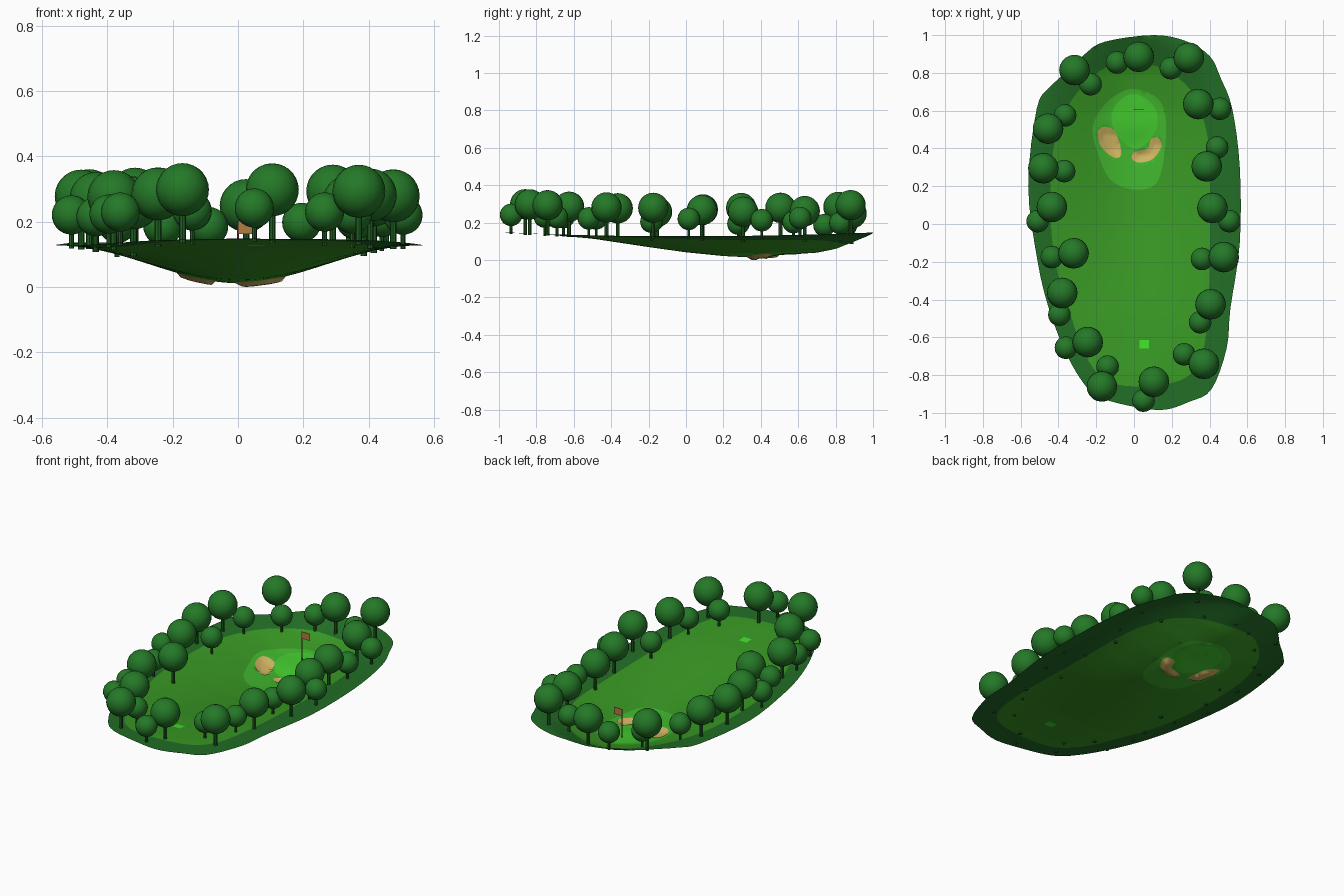
import bpy
import bmesh
from mathutils import Matrix, Vector
from mathutils.geometry import delaunay_2d_cdt

if "Cube" in bpy.data.objects:
    bpy.data.objects.remove(bpy.data.objects["Cube"])


def make_material(name, red, green, blue):
    mat = bpy.data.materials.new(name)
    mat.use_nodes = True
    colour = (red, green, blue, 1)
    mat.diffuse_color = colour
    mat.node_tree.nodes["Principled BSDF"].inputs["Base Color"].default_value = colour
    return mat


rough = make_material("dark rough grass", .016, .155, .019)
fairway = make_material("fairway grass", .041, .32, .018)
fringe = make_material("fringe grass", .052, .47, .027)
putting = make_material("putting green grass", .057, .6, .028)
tee_grass = make_material("bright tee grass", .05, .75, .022)
sand = make_material("bunker sand", .64, .46, .12)
leaves = make_material("tree leaves", .018, .19, .021)
bark = make_material("dark green trunk", .014, .12, .016)
cloth = make_material("tan flag cloth", .45, .2, .06)
pole_red = make_material("red pole", .4, .06, .03)


def add_object(name, bm, materials):
    mesh = bpy.data.meshes.new(name)
    bm.to_mesh(mesh)
    bm.free()
    for mat in materials:
        mesh.materials.append(mat)
    obj = bpy.data.objects.new(name, mesh)
    bpy.context.collection.objects.link(obj)
    return obj


def smooth_loop(points, steps):
    """Closed smooth curve through the given points."""
    pts = [Vector(p) for p in points]
    count = len(pts)
    loop = []
    for i in range(count):
        a, b, c, d = (pts[(i + k - 1) % count] for k in range(4))
        for s in range(steps):
            t = s / steps
            loop.append(b + (c - a) * t / 2 + (a * 2 - b * 5 + c * 4 - d) * t * t / 2
                        + (b * 3 - a - c * 3 + d) * t ** 3 / 2)
    return loop


def inside(point, loop):
    result = False
    for p, q in zip(loop, loop[1:] + loop[:1]):
        if (p.y > point.y) != (q.y > point.y):
            if point.x < p.x + (q.x - p.x) * (point.y - p.y) / (q.y - p.y):
                result = not result
    return result


def smoothstep(t):
    t = max(0, min(1, t))
    return t * t * (3 - 2 * t)


# Outlines of the zones, outermost first
border_loop = smooth_loop([
    (.1, 1), (.27, .97), (.4, .89), (.46, .77), (.52, .61), (.56, .3), (.56, -.1),
    (.51, -.45), (.49, -.66), (.41, -.875), (.295, -.94), (.14, -.985), (-.08, -.95),
    (-.21, -.9), (-.29, -.81), (-.37, -.66), (-.45, -.45), (-.51, -.2), (-.56, .2),
    (-.515, .61), (-.45, .72), (-.34, .82), (-.26, .9), (-.155, .965)], 4)
fairway_loop = smooth_loop([
    (-.02, .86), (.16, .82), (.29, .72), (.36, .58), (.4, .35), (.4, -.2), (.39, -.5),
    (.35, -.72), (.24, -.83), (0, -.86), (-.16, -.82), (-.26, -.69), (-.33, -.5),
    (-.4, -.28), (-.44, 0), (-.43, .38), (-.34, .64), (-.18, .81)], 4)
fringe_loop = smooth_loop([
    (0, .715), (.13, .66), (.17, .53), (.15, .3), (.1, .2), (-.02, .185),
    (-.13, .24), (-.19, .37), (-.22, .5), (-.18, .6), (-.1, .68)], 4)
green_loop = smooth_loop([
    (0, .69), (.1, .63), (.125, .53), (.08, .44), (0, .4), (-.08, .46),
    (-.12, .55), (-.09, .64)], 5)
left_sand_loop = smooth_loop([
    (.13, .455), (.145, .41), (.1, .345), (.03, .325), (-.01, .345), (0, .38),
    (.07, .4), (.09, .45)], 4)
right_sand_loop = smooth_loop([
    (-.155, .515), (-.1, .49), (-.07, .4), (-.08, .35), (-.13, .365), (-.18, .42),
    (-.19, .49)], 4)
tee_loop = [Vector(p) for p in [(.03, -.66), (.08, -.66), (.08, -.615), (.03, -.615)]]
zones = [border_loop, fairway_loop, fringe_loop, green_loop,
         left_sand_loop, right_sand_loop, tee_loop]
zone_materials = [rough, fairway, fringe, putting, sand, sand, tee_grass]

# Valley floor along the length: position and height
floor_line = [(-1, .16), (-.8, .152), (-.5, .125), (-.2, .08), (0, .052), (.2, .032),
              (.4, .022), (.6, .03), (.8, .07), (.9, .11), (1.01, .155)]


def ground_height(x, y):
    floor = .158
    for (y0, z0), (y1, z1) in zip(floor_line, floor_line[1:]):
        if y0 <= y <= y1:
            floor = z0 + (z1 - z0) * (y - y0) / (y1 - y0)
    half_width = .56 * max(.02, 1 - abs(y) ** 4) ** .5
    rim = .138 + .02 * y * y
    mound = .012 * smoothstep(1.3 - Vector((x, y - .56)).length / .12)
    return floor + (rim - floor) * smoothstep(abs(x) / half_width) + mound


# Ground: one sheet triangulated along every zone outline
points, edges = [], []
for loop in zones:
    start, size = len(points), len(loop)
    points += loop
    edges += [(start + i, start + (i + 1) % size) for i in range(size)]
step = .027
for row in range(-37, 38):
    for col in range(-21, 22):
        spot = Vector(((col + .5 * (row % 2)) * step, row * step))
        if inside(spot, border_loop):
            points.append(spot)
flat, _, triangles, *_ = delaunay_2d_cdt(points, edges, [], 0, 1e-5)

bm = bmesh.new()
ground_verts = []
for p in flat:
    z = ground_height(p.x, p.y)
    for loop in (left_sand_loop, right_sand_loop):
        # Sink the sand, but leave its lip level with the grass
        if inside(p, loop) and min((p - q).length for q in loop) > .008:
            z -= .013
    ground_verts.append(bm.verts.new((p.x, p.y, z)))
for tri in triangles:
    centre = sum((flat[i] for i in tri), Vector((0, 0))) / len(tri)
    if not inside(centre, border_loop):
        continue
    face = bm.faces.new([ground_verts[i] for i in tri])
    face.smooth = True
    face.material_index = max(k for k, loop in enumerate(zones) if inside(centre, loop))
bmesh.ops.delete(bm, geom=[v for v in bm.verts if not v.link_faces], context='VERTS')
bm.normal_update()
lift = -min(v.co.z for v in bm.verts)
bmesh.ops.translate(bm, vec=(0, 0, lift), verts=bm.verts)
add_object("course_ground", bm, zone_materials)


def cylinder(bm, x, y, bottom, top, radius, sides):
    place = Matrix.Translation((x, y, (bottom + top) / 2))
    bmesh.ops.create_cone(bm, cap_ends=True, segments=sides, radius1=radius,
                          radius2=radius, depth=top - bottom, matrix=place)


def add_tree(name, x, y, radius, rise):
    base = ground_height(x, y) + lift
    bm = bmesh.new()
    cylinder(bm, x, y, base - .008, base + rise, radius / 8, 8)
    trunk_faces = set(bm.faces)
    bmesh.ops.create_uvsphere(bm, u_segments=20, v_segments=14, radius=radius,
                              matrix=Matrix.Translation((x, y, base + rise)))
    for face in bm.faces:
        face.smooth = face not in trunk_faces
        face.material_index = int(face in trunk_faces)
    add_object(name, bm, [leaves, bark])


# Ring of trees, each tall one beside a short one
tall_trees = [
    (-.315, .815), (.025, .885), (.29, .88), (.34, .635), (.385, .305), (.415, .085),
    (.475, -.175), (.405, -.425), (.37, -.74), (.105, -.835), (-.17, -.86),
    (-.245, -.625), (-.38, -.365), (-.32, -.155), (-.435, .09), (-.48, .295),
    (-.455, .505)]
short_trees = [
    (-.23, .74), (-.09, .855), (.195, .825), (.455, .61), (.44, .405), (.505, .015),
    (.36, -.185), (.35, -.52), (.265, -.69), (.05, -.935), (-.14, -.755),
    (-.36, -.655), (-.395, -.48), (-.435, -.175), (-.51, .015), (-.37, .28),
    (-.365, .575)]
for x, y in tall_trees:
    add_tree("tall_tree", x, y, .081, .155)
for x, y in short_trees:
    add_tree("short_tree", x, y, .06, .095)

# Flag pole and flag
pole_x, pole_y = 0, .605
pole_base = ground_height(pole_x, pole_y) + lift
pole_top = pole_base + .17
bm = bmesh.new()
cylinder(bm, pole_x, pole_y, pole_base, pole_top, .0025, 8)
add_object("flag_pole", bm, [pole_red])
bm = bmesh.new()
bmesh.ops.create_cube(bm, size=1, matrix=Matrix.Translation(
    (pole_x + .026, pole_y, pole_top - .02)) @ Matrix.Diagonal((.052, .004, .04, 1)))
add_object("flag", bm, [cloth])
